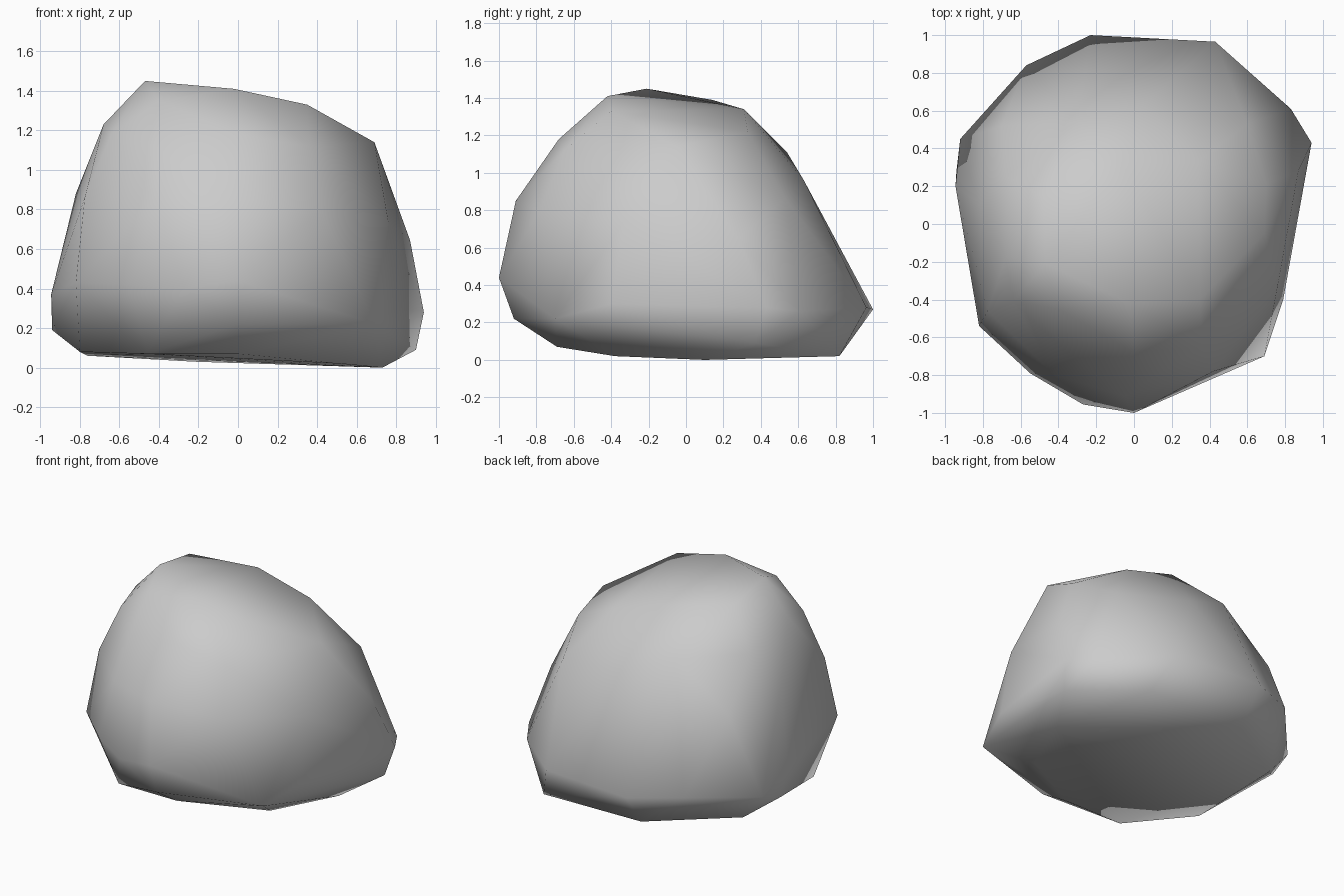
import bpy, bmesh

# Corner points of the boulder, from crown to underside
points = [
    # crown
    (-0.47, -0.21, 1.45), (-0.02, -0.42, 1.41), (-0.40, -0.45, 1.35),
    (0.35, -0.40, 1.33), (0.34, 0.33, 1.22), (-0.06, 0.31, 1.34),
    (-0.48, 0.14, 1.39),
    # shoulders
    (0.69, -0.05, 1.14), (0.70, 0.21, 1.035), (-0.30, 0.54, 1.11),
    (-0.68, -0.18, 1.23), (-0.64, -0.41, 1.18), (-0.42, -0.62, 1.12),
    (0.00, -0.68, 1.18), (0.36, -0.65, 1.12), (-0.68, 0.25, 1.13),
    # middle
    (-0.05, -0.91, 0.85), (0.42, -0.78, 0.80), (-0.42, -0.80, 0.85),
    (-0.775, -0.46, 0.86), (-0.82, 0.10, 0.88), (-0.70, 0.52, 0.80),
    (0.76, -0.33, 0.74), (0.87, 0.28, 0.645), (0.60, 0.53, 0.865),
    (0.05, 0.63, 0.96),
    # widest belt
    (0.00, -1.00, 0.44), (-0.27, -0.955, 0.40), (-0.55, -0.79, 0.42),
    (-0.82, -0.54, 0.43), (-0.945, 0.20, 0.37), (-0.92, 0.45, 0.25),
    (-0.57, 0.84, 0.30), (-0.23, 1.00, 0.27), (0.43, 0.965, 0.28),
    (0.83, 0.61, 0.26), (0.94, 0.43, 0.28), (0.79, -0.40, 0.30),
    (0.69, -0.70, 0.22),
    # underside
    (0.00, -0.92, 0.22), (-0.46, -0.69, 0.07), (0.00, -0.69, 0.07),
    (0.52, -0.38, 0.02), (-0.80, -0.30, 0.08), (-0.94, 0.28, 0.19),
    (-0.76, 0.44, 0.06), (-0.22, 0.82, 0.03), (0.55, 0.82, 0.02),
    (0.73, 0.10, 0.00), (0.90, 0.37, 0.09),
]

# Skin the corners into one closed stone
bm = bmesh.new()
for p in points:
    bm.verts.new(p)
bmesh.ops.convex_hull(bm, input=bm.verts[:])
loose = [v for v in bm.verts if not v.link_faces]
bmesh.ops.delete(bm, geom=loose, context='VERTS')
bmesh.ops.recalc_face_normals(bm, faces=bm.faces[:])
for f in bm.faces:
    f.smooth = True

mesh = bpy.data.meshes.new("boulder")
bm.to_mesh(mesh)
bm.free()
boulder = bpy.data.objects.new("boulder", mesh)
bpy.context.collection.objects.link(boulder)
